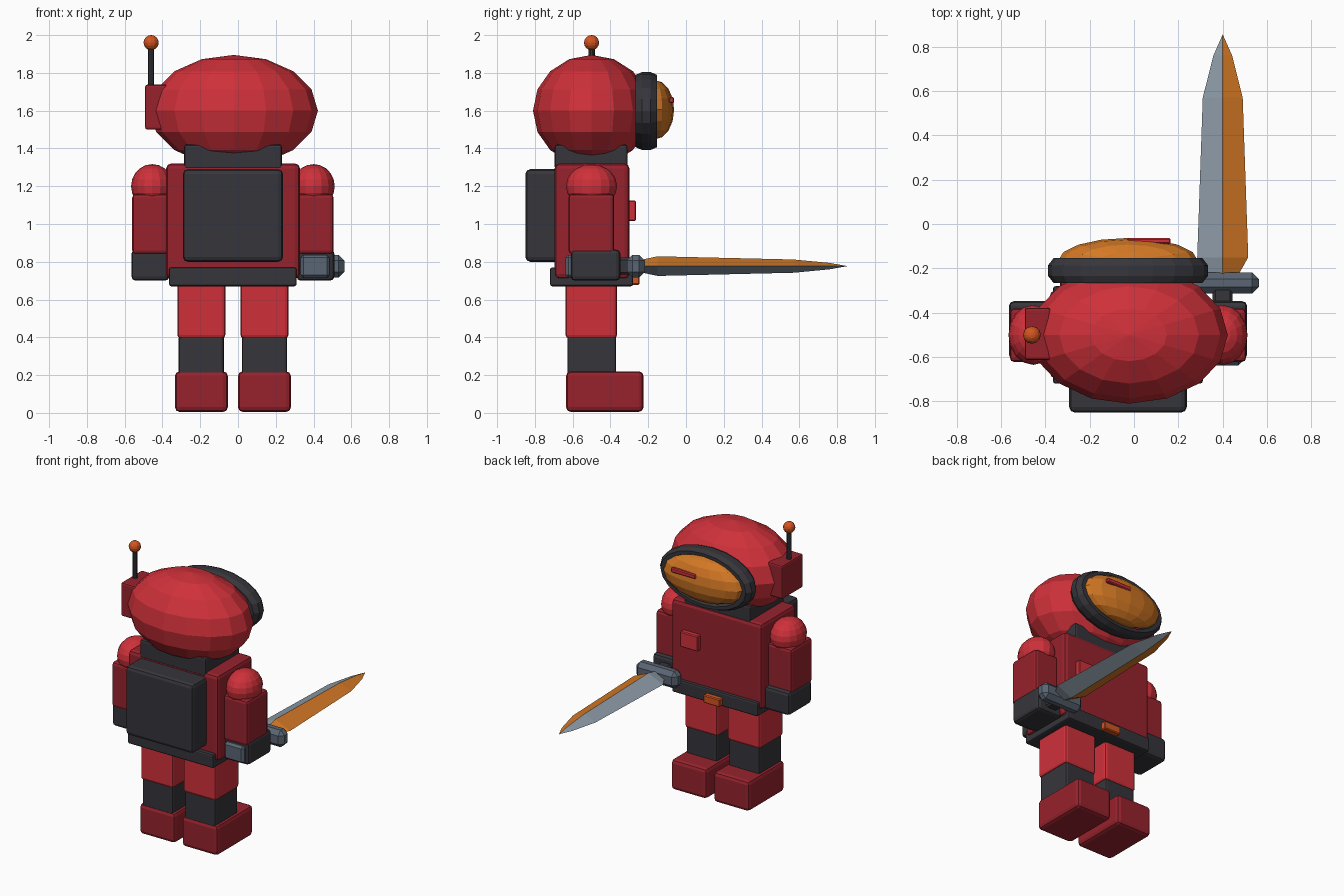
import bpy, bmesh, math
from mathutils import Matrix, Vector

if "Cube" in bpy.data.objects:
    bpy.data.objects.remove(bpy.data.objects["Cube"])


def material(name, rgb):
    m = bpy.data.materials.new(name)
    m.diffuse_color = (*rgb, 1)
    m.use_nodes = True
    m.node_tree.nodes["Principled BSDF"].inputs["Base Color"].default_value = m.diffuse_color
    return m


RED = material("bright red", (0.62, 0.03, 0.042))
MAROON = material("dark red", (0.31, 0.016, 0.026))
DARK = material("charcoal", (0.036, 0.036, 0.044))
AMBER = material("amber", (0.66, 0.19, 0.018))
ORANGE = material("orange red", (0.65, 0.09, 0.015))
STEEL = material("steel", (0.27, 0.33, 0.39))
IRON = material("dark steel", (0.10, 0.13, 0.17))


def finish(bm, name, *mats):
    bmesh.ops.recalc_face_normals(bm, faces=bm.faces)
    me = bpy.data.meshes.new(name)
    bm.to_mesh(me)
    bm.free()
    for m in mats:
        me.materials.append(m)
    ob = bpy.data.objects.new(name, me)
    bpy.context.collection.objects.link(ob)
    return ob


def box(name, mat, x, y, z, bevel=0.02, segments=2):
    """Bevelled block from (min, max) ranges."""
    bm = bmesh.new()
    bmesh.ops.create_cube(bm, size=1)
    for v in bm.verts:
        v.co = [(r[0] + r[1]) / 2 + c * (r[1] - r[0]) for c, r in zip(v.co, (x, y, z))]
    ob = finish(bm, name, mat)
    if bevel:
        mod = ob.modifiers.new("bevel", 'BEVEL')
        mod.width, mod.segments = bevel, segments
    return ob


def ellipsoid(name, mat, center, radii, u=16, v=8):
    bm = bmesh.new()
    bmesh.ops.create_uvsphere(bm, u_segments=u, v_segments=v, radius=1)
    bmesh.ops.transform(bm, verts=bm.verts,
                        matrix=Matrix.Translation(center) @ Matrix.Diagonal((*radii, 1)))
    return finish(bm, name, mat)


CX, CY = -0.027, -0.5

# Torso, belt, pack and neck
box("torso", MAROON, (-0.38, 0.328), (-0.695, -0.3), (0.71, 1.32), 0.025)
box("belt", DARK, (-0.365, 0.31), (-0.72, -0.28), (0.67, 0.77), 0.012)
box("belt_buckle", ORANGE, (CX - 0.065, CX + 0.065), (-0.3, -0.245), (0.678, 0.735), 0.006, 1)
box("chest_badge", RED, (0.095, 0.235), (-0.31, -0.265), (1.015, 1.125), 0.006, 1)
box("backpack", DARK, (-0.292, 0.238), (-0.85, -0.67), (0.80, 1.29), 0.025)
box("neck", DARK, (-0.285, 0.232), (-0.695, -0.31), (1.29, 1.42), 0.012)

# Legs, shoulders, arms and hands on both sides
for side, s in (("left", -1), ("right", 1)):
    def span(c, half):
        return (CX + s * c - half, CX + s * c + half)
    leg = 0.167
    box(side + "_foot", MAROON, span(leg, 0.14), (-0.635, -0.225), (0.005, 0.22), 0.025)
    box(side + "_shin", DARK, span(leg, 0.12), (-0.628, -0.37), (0.20, 0.41), 0.015)
    box(side + "_thigh", RED, span(leg, 0.127), (-0.638, -0.365), (0.395, 0.69), 0.018)
    arm = 0.437
    box(side + "_arm", MAROON, span(arm, 0.096), (-0.622, -0.38), (0.84, 1.16), 0.02)
    box(side + "_hand", DARK, span(arm, 0.1), (-0.61, -0.348), (0.70, 0.865), 0.022)
    ellipsoid(side + "_shoulder", RED, (CX + s * 0.427, CY, 1.2), (0.112, 0.135, 0.117), 16, 10)

# Head and visor glass
ellipsoid("helmet", RED, (-0.022, CY, 1.6), (0.445, 0.31, 0.295))
ellipsoid("visor", AMBER, (CX, -0.165, 1.605), (0.315, 0.102, 0.157))
box("visor_glint", RED, (-0.03, 0.165), (-0.09, -0.063), (1.64, 1.672), 0.006, 1)

# Oval rim around the visor
bm = bmesh.new()
N, K = 20, 8
rings = []
for i in range(N):
    a = math.tau * i / N
    ring = []
    for k in range(K):
        t = math.tau * (k + 0.5) / K
        r = 1 + 0.15 * math.cos(t)
        ring.append(bm.verts.new((CX + 0.317 * r * math.cos(a), -0.21 + 0.061 * math.sin(t),
                                  1.598 + 0.181 * r * math.sin(a))))
    rings.append(ring)
for i in range(N):
    p, q = rings[i], rings[(i + 1) % N]
    for k in range(K):
        j = (k + 1) % K
        bm.faces.new((p[k], p[j], q[j], q[k]))
finish(bm, "visor_rim", DARK)

# Antenna on the side of the helmet
box("antenna_base", MAROON, (-0.492, -0.375), (-0.613, -0.378), (1.5, 1.738), 0.012)
bm = bmesh.new()
bmesh.ops.create_cone(bm, cap_ends=True, segments=10, radius1=0.017, radius2=0.017, depth=0.23,
                      matrix=Matrix.Translation((-0.46, CY, 1.835)))
finish(bm, "antenna_stem", DARK)
ellipsoid("antenna_tip", ORANGE, (-0.46, CY, 1.96), (0.04, 0.04, 0.04), 12, 8)

# Sword hilt
SX, SZ = 0.4, 0.777
box("sword_grip", DARK, (SX - 0.045, SX + 0.045), (-0.61, -0.28), (SZ - 0.045, SZ + 0.045), 0.012, 1)
box("sword_pommel", IRON, (SX - 0.068, SX + 0.085), (-0.637, -0.57), (SZ - 0.062, SZ + 0.06), 0.015, 1)
box("sword_guard", IRON, (SX - 0.163, SX + 0.163), (-0.313, -0.218), (SZ - 0.06, SZ + 0.06), 0.03, 1)

# Diamond-section blade, facets alternate between two colours
bm = bmesh.new()
stations = [(-0.23, 0.07, 0.035), (-0.15, 0.115, 0.052), (0.57, 0.09, 0.035), (0.76, 0.042, 0.017)]
rows = [[bm.verts.new((SX + dx * w, y, SZ + dz * h))
         for dx, dz in ((1, 0), (0, 1), (-1, 0), (0, -1))] for y, w, h in stations]
tip = bm.verts.new((SX, 0.855, SZ))
bm.faces.new(rows[0])
for k in range(4):
    j = (k + 1) % 4
    for p, q in zip(rows, rows[1:]):
        bm.faces.new((p[k], p[j], q[j], q[k])).material_index = k % 2
    bm.faces.new((rows[-1][k], rows[-1][j], tip)).material_index = k % 2
finish(bm, "sword_blade", AMBER, STEEL)
